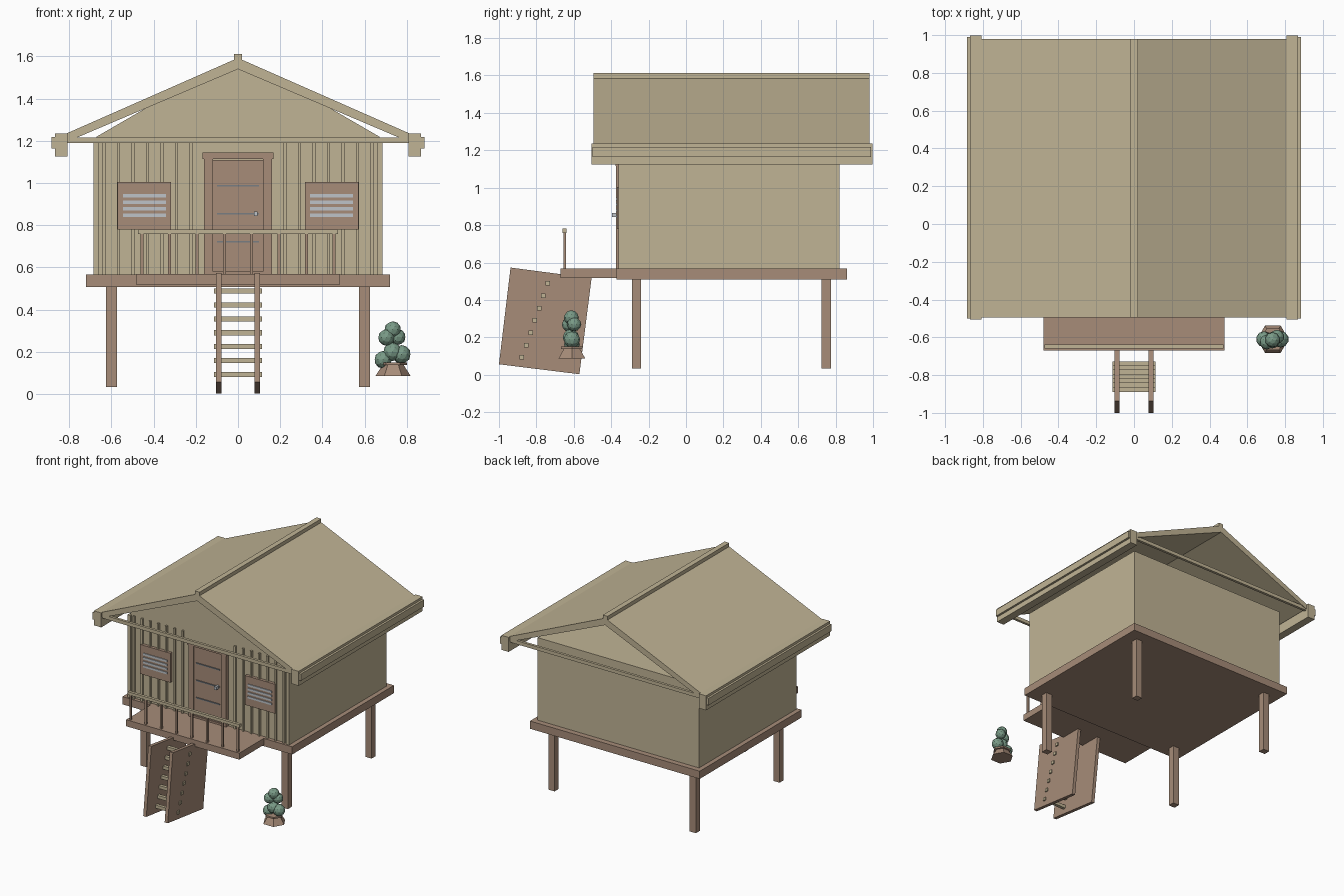
import bpy, bmesh, math

if "Cube" in bpy.data.objects:
    bpy.data.objects.remove(bpy.data.objects["Cube"])


def material(name, color):
    m = bpy.data.materials.new(name)
    m.diffuse_color = (*color, 1)
    m.use_nodes = True
    m.node_tree.nodes["Principled BSDF"].inputs["Base Color"].default_value = m.diffuse_color
    return m


TAN = material("pale_timber", (0.53, 0.455, 0.30))
BROWN = material("brown_timber", (0.385, 0.262, 0.19))
GREEN = material("leaf_green", (0.195, 0.33, 0.245))
SILVER = material("light_metal", (0.52, 0.55, 0.58))
STEEL = material("dark_metal", (0.19, 0.205, 0.225))


def finish(name, bm, mat):
    bmesh.ops.recalc_face_normals(bm, faces=bm.faces)
    mesh = bpy.data.meshes.new(name)
    bm.to_mesh(mesh)
    bm.free()
    mesh.materials.append(mat)
    ob = bpy.data.objects.new(name, mesh)
    bpy.context.collection.objects.link(ob)
    return ob


def prism(name, pts, axis, lo, hi, mat):
    """Extrude a 2D outline along x (points are y,z) or y (points are x,z)."""
    bm = bmesh.new()
    rings = []
    for d in (lo, hi):
        rings.append([bm.verts.new((d, a, b) if axis == "x" else (a, d, b)) for a, b in pts])
    bm.faces.new(rings[0])
    bm.faces.new(rings[1])
    n = len(pts)
    for i in range(n):
        j = (i + 1) % n
        bm.faces.new((rings[0][i], rings[0][j], rings[1][j], rings[1][i]))
    return finish(name, bm, mat)


def box(name, x, y, z, mat):
    return prism(name, [(x[0], z[0]), (x[1], z[0]), (x[1], z[1]), (x[0], z[1])], "y", *y, mat)


def pair(name, x, y, z, mat):
    """Box and its mirror across x = 0."""
    box(name + "_left", (-x[1], -x[0]), y, z, mat)
    box(name + "_right", x, y, z, mat)


# Platform, porch and stilts
box("platform", (-0.72, 0.72), (-0.372, 0.862), (0.508, 0.567), BROWN)
box("porch", (-0.48, 0.48), (-0.67, -0.372), (0.518, 0.568), BROWN)
for end, y in (("front", -0.29), ("back", 0.724)):
    pair(end + "_stilt", (0.573, 0.626), (y, y + 0.05), (0.033, 0.508), BROWN)

# House body and front gable
box("walls", (-0.685, 0.685), (-0.345, 0.82), (0.567, 1.2), TAN)
prism("front_gable", [(-0.67, 1.2), (-0.67, 1.22), (-0.425, 1.362), (0, 1.545),
                      (0.425, 1.362), (0.67, 1.22), (0.67, 1.2)], "y", -0.345, -0.33, TAN)

# Vertical battens on the front wall
for i in range(7):
    x = 0.222 + 0.069 * i
    pair("batten_%d" % i, (x - 0.007, x + 0.007), (-0.36, -0.345), (0.567, 1.2), TAN)
pair("corner_batten", (0.66, 0.685), (-0.36, -0.345), (0.567, 1.2), TAN)

# Roof slopes, ridge, eave beams and tie beams
for side, s in (("left", -1), ("right", 1)):
    prism("roof_" + side, [(0, 1.593), (s * 0.87, 1.21), (s * 0.80, 1.20), (0, 1.54)],
          "y", -0.495, 0.98, TAN)
box("ridge_cap", (-0.02, 0.02), (-0.495, 0.98), (1.575, 1.612), TAN)
pair("eave_beam", (0.807, 0.868), (-0.505, 0.997), (1.125, 1.236), TAN)
pair("eave_strip", (0.868, 0.884), (-0.5, 0.99), (1.165, 1.218), TAN)
for end, y in (("front", -0.49), ("back", 0.955)):
    box(end + "_tie_beam", (-0.868, 0.868), (y, y + 0.02), (1.19, 1.217), TAN)

# Door with frame, straps and handle
box("door_leaf", (-0.118, 0.118), (-0.362, -0.345), (0.568, 1.11), BROWN)
pair("door_jamb", (0.118, 0.16), (-0.373, -0.345), (0.568, 1.12), BROWN)
box("door_lintel", (-0.168, 0.168), (-0.378, -0.345), (1.115, 1.145), BROWN)
box("door_sill", (-0.118, 0.118), (-0.37, -0.345), (0.568, 0.582), BROWN)
for i, z in enumerate((0.722, 0.855, 0.987)):
    box("door_strap_%d" % i, (-0.1, 0.1), (-0.369, -0.362), (z - 0.004, z + 0.004), STEEL)
box("door_handle", (0.075, 0.093), (-0.395, -0.362), (0.843, 0.866), SILVER)

# Shuttered windows with light slats
pair("shutter", (0.317, 0.572), (-0.368, -0.345), (0.78, 1.005), BROWN)
for i in range(4):
    z = 0.94 - 0.031 * i
    pair("shutter_slat_%d" % i, (0.342, 0.545), (-0.374, -0.368), (z - 0.008, z + 0.008), SILVER)

# Porch railing
box("handrail", (-0.475, 0.475), (-0.66, -0.638), (0.758, 0.781), TAN)
for i in range(8):
    x = -0.455 + 0.13 * i
    box("baluster_%d" % i, (x - 0.007, x + 0.007), (-0.656, -0.642), (0.568, 0.76), BROWN)

# Ladder with broad side boards
side_board = [(-0.938, 0.573), (-0.505, 0.516), (-0.57, 0.003), (-1.0, 0.056)]
for side, x in (("left", -0.104), ("right", 0.078)):
    prism("ladder_board_" + side, side_board, "x", x, x + 0.026, BROWN)
for i in range(7):
    y, z = -0.739 - 0.023 * i, 0.488 - 0.0658 * i
    box("rung_%d" % i, (-0.113, 0.113), (y - 0.012, y + 0.012), (z - 0.012, z + 0.012), TAN)

# Six-sided flared planter
bm = bmesh.new()
rings = []
for r, z in ((0.083, 0.086), (0.05, 0.138), (0.066, 0.138), (0.066, 0.15)):
    rings.append([bm.verts.new((0.735 + r * math.cos(k * math.pi / 3),
                                -0.61 + r * math.sin(k * math.pi / 3), z)) for k in range(6)])
for a, b in zip(rings, rings[1:]):
    for k in range(6):
        j = (k + 1) % 6
        bm.faces.new((a[k], a[j], b[j], b[k]))
bm.faces.new(rings[0])
bm.faces.new(rings[-1])
finish("planter", bm, BROWN)

# Faceted foliage balls
balls = [(0.733, -0.613, 0.305, 0.04), (0.703, -0.625, 0.268, 0.039), (0.757, -0.598, 0.27, 0.038),
         (0.688, -0.61, 0.163, 0.042), (0.775, -0.61, 0.188, 0.044), (0.732, -0.615, 0.2, 0.044)]
for i, (x, y, z, r) in enumerate(balls):
    bpy.ops.mesh.primitive_ico_sphere_add(subdivisions=2, radius=r, location=(x, y, z))
    ball = bpy.context.object
    ball.name = "foliage_%d" % i
    ball.data.materials.append(GREEN)
